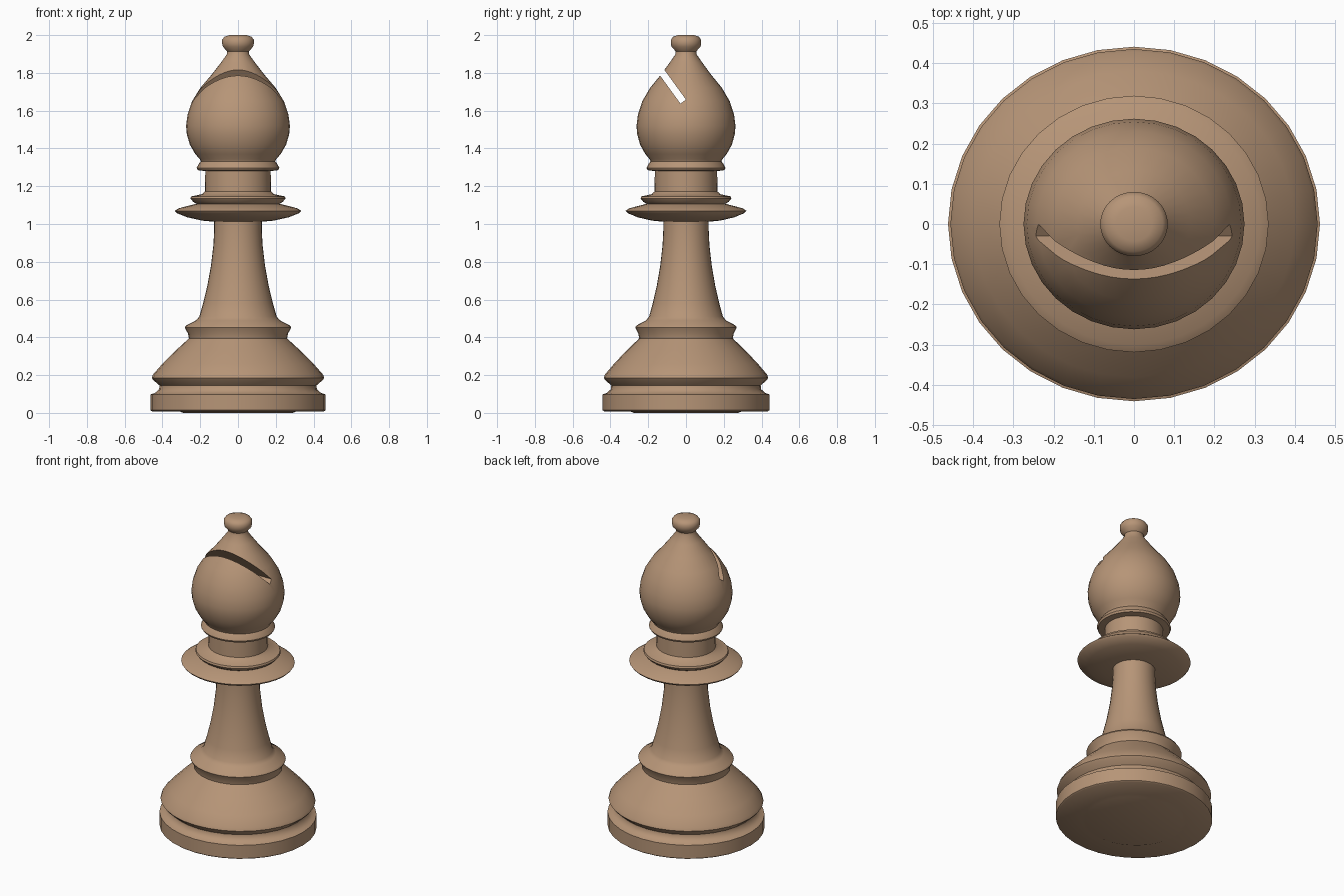
import bpy, bmesh, math
from mathutils import Matrix, Vector

if "Cube" in bpy.data.objects:
    bpy.data.objects.remove(bpy.data.objects["Cube"])

SEGMENTS = 32
Y_SCALE = 0.953  # the piece is slightly narrower front to back

wood = bpy.data.materials.new("light_brown_wood")
wood.diffuse_color = (0.47, 0.30, 0.185, 1)
wood.use_nodes = True
wood.node_tree.nodes["Principled BSDF"].inputs["Base Color"].default_value = wood.diffuse_color

# Turned outline as (radius, height)
foot = [(0, 0), (0.29, 0), (0.31, 0.008), (0.455, 0.008), (0.463, 0.014), (0.463, 0.098),
        (0.44, 0.105), (0.418, 0.125), (0.415, 0.145), (0.447, 0.172), (0.457, 0.185),
        (0.45, 0.203), (0.40, 0.26), (0.33, 0.33), (0.27, 0.385)]
stem = [(0.26, 0.395), (0.265, 0.42), (0.282, 0.452), (0.275, 0.463), (0.222, 0.49),
        (0.205, 0.51), (0.185, 0.58), (0.163, 0.67), (0.143, 0.78), (0.13, 0.89),
        (0.126, 0.97), (0.126, 1.012)]
collar = [(0.19, 1.018), (0.27, 1.036), (0.325, 1.058), (0.335, 1.07), (0.315, 1.083),
          (0.22, 1.107), (0.238, 1.118), (0.252, 1.135), (0.248, 1.146), (0.19, 1.158),
          (0.175, 1.172), (0.173, 1.28), (0.213, 1.285), (0.219, 1.297),
          (0.208, 1.318), (0.197, 1.332)]
head = [(0.202, 1.343), (0.226, 1.37), (0.255, 1.42), (0.271, 1.475), (0.275, 1.52),
        (0.267, 1.58), (0.243, 1.65), (0.20, 1.72), (0.14, 1.79), (0.09, 1.855),
        (0.059, 1.898), (0.057, 1.914)]
knob = [(0.08, 1.938), (0.084, 1.955), (0.084, 1.975), (0.072, 1.991), (0.045, 2.0), (0, 2.0)]


def lathe(name, profile):
    bm = bmesh.new()
    pts = [bm.verts.new((r, 0, z)) for r, z in profile]
    edges = [bm.edges.new(p) for p in zip(pts, pts[1:])]
    bmesh.ops.spin(bm, geom=pts + edges, cent=(0, 0, 0), axis=(0, 0, 1),
                   angle=math.tau, steps=SEGMENTS)
    bmesh.ops.remove_doubles(bm, verts=bm.verts, dist=0.0005)
    bmesh.ops.scale(bm, vec=(1, Y_SCALE, 1), verts=bm.verts)
    bmesh.ops.recalc_face_normals(bm, faces=bm.faces)
    return finish(name, bm)


def finish(name, bm):
    me = bpy.data.meshes.new(name)
    bm.to_mesh(me)
    bm.free()
    me.materials.append(wood)
    ob = bpy.data.objects.new(name, me)
    bpy.context.collection.objects.link(ob)
    return ob


piece = lathe("turned_piece", foot + stem + collar + head + knob)

# Slanted slot cut across the front of the head
inner, outer = Vector((0, -0.015, 1.648)), Vector((0, -0.12, 1.793))
direction = (outer - inner).normalized()
length = 0.4
bm = bmesh.new()
bmesh.ops.create_cube(bm, size=1, matrix=Matrix.Diagonal((1, 0.036, length, 1)))
tilt = math.atan2(-direction.y, direction.z)
bm.transform(Matrix.Translation(inner + direction * length / 2) @ Matrix.Rotation(tilt, 4, 'X'))
cutter = finish("slot_cutter", bm)

cut = piece.modifiers.new("slot", 'BOOLEAN')
cut.operation = 'DIFFERENCE'
cut.solver = 'EXACT'
cut.object = cutter
bpy.context.view_layer.objects.active = piece
piece.select_set(True)
bpy.ops.object.modifier_apply(modifier="slot")
bpy.data.objects.remove(cutter)
bpy.ops.object.shade_smooth_by_angle(angle=math.radians(40))
